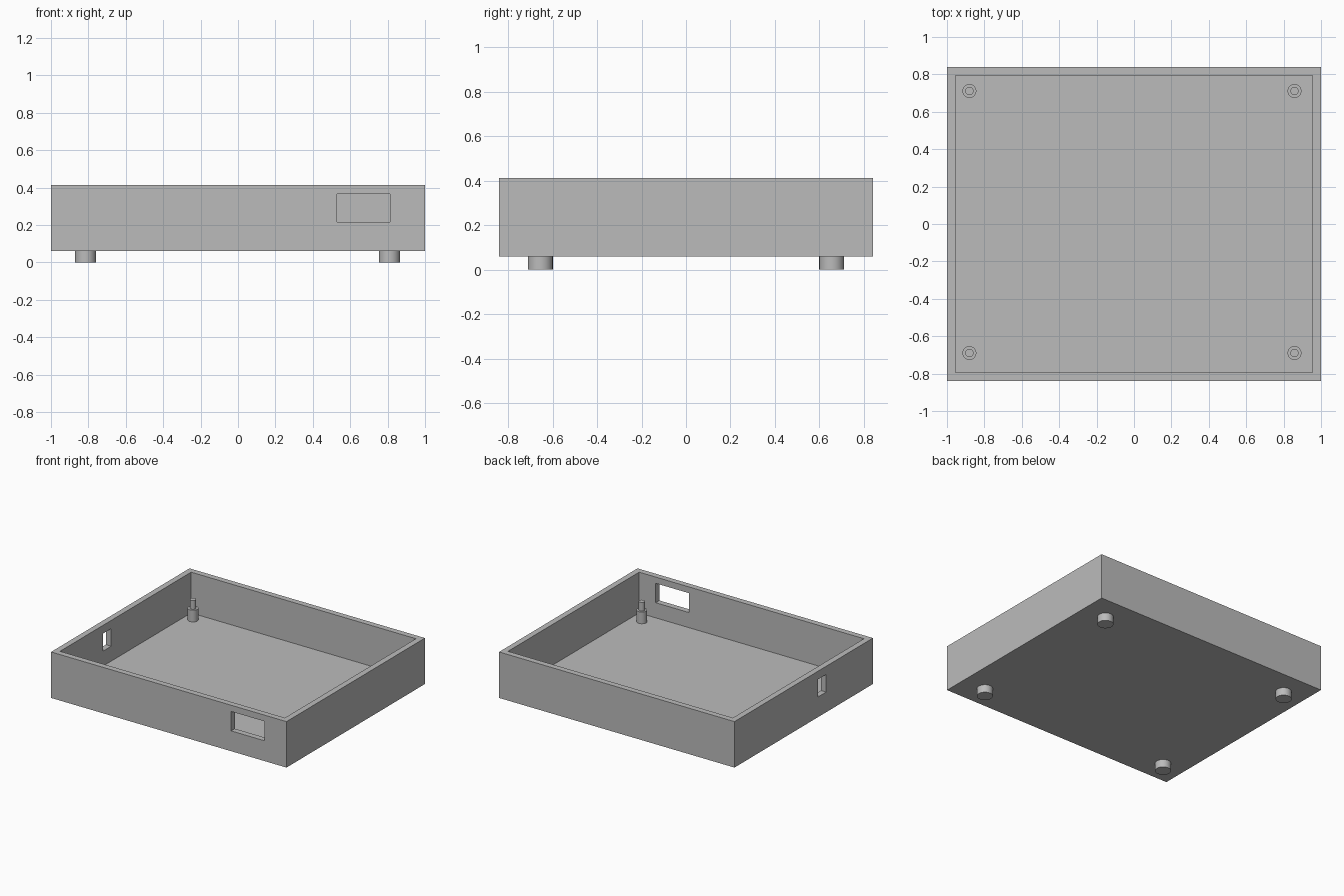
import bpy

if "Cube" in bpy.data.objects:
    bpy.data.objects.remove(bpy.data.objects["Cube"], do_unlink=True)

# Single grey material
GREY = (0.5, 0.5, 0.5, 1.0)
grey = bpy.data.materials.new("plain_grey")
grey.use_nodes = True
grey.diffuse_color = GREY
grey.node_tree.nodes["Principled BSDF"].inputs["Base Color"].default_value = GREY

W, D = 1.0, 0.84                # half width and half depth
BOTTOM, FLOOR, TOP = 0.06, 0.10, 0.413
WALL = 0.045


def box(name, lo, hi):
    """Axis-aligned box between two corners."""
    mid = [(a + b) / 2 for a, b in zip(lo, hi)]
    bpy.ops.mesh.primitive_cube_add(size=1, location=mid)
    ob = bpy.context.object
    ob.name = name
    ob.scale = [b - a for a, b in zip(lo, hi)]
    bpy.ops.object.transform_apply(location=False, rotation=False, scale=True)
    ob.data.materials.append(grey)
    return ob


def cylinder(name, x, y, z0, z1, radius):
    """Upright smooth cylinder from z0 to z1."""
    bpy.ops.mesh.primitive_cylinder_add(vertices=48, radius=radius, depth=z1 - z0,
                                        location=(x, y, (z0 + z1) / 2))
    ob = bpy.context.object
    ob.name = name
    ob.data.materials.append(grey)
    bpy.ops.object.shade_smooth_by_angle()
    return ob


def cut(target, lo, hi):
    """Subtract a box from the target and discard the cutter."""
    cutter = box("cutter", lo, hi)
    cutter.hide_render = True
    mod = target.modifiers.new("cut", 'BOOLEAN')
    mod.operation = 'DIFFERENCE'
    mod.solver = 'EXACT'
    mod.object = cutter
    bpy.ops.object.select_all(action='DESELECT')
    target.select_set(True)
    bpy.context.view_layer.objects.active = target
    bpy.ops.object.modifier_apply(modifier=mod.name)
    bpy.data.objects.remove(cutter, do_unlink=True)


# Open tray: solid block, hollowed, then pierced by two port openings
tray = box("enclosure_tray", (-W, -D, BOTTOM), (W, D, TOP))
cut(tray, (WALL - W, WALL - D, FLOOR), (W - WALL, D - WALL, TOP + 0.2))
cut(tray, (0.53, -D - 0.1, 0.216), (0.814, -D + 0.1, 0.365))      # front port
cut(tray, (-W - 0.1, -0.272, 0.215), (-W + 0.1, -0.175, 0.35))    # side port

# Stepped mounting posts inside and round feet underneath, one per corner
for x_label, post_x, foot_x in (("left", 0.858, 0.81), ("right", -0.88, -0.815)):
    for y_label, post_y, foot_y in (("front", -0.69, -0.655), ("back", 0.711, 0.655)):
        tag = y_label + "_" + x_label
        cylinder("post_base_" + tag, post_x, post_y, FLOOR - 0.01, 0.19, 0.037)
        cylinder("post_pin_" + tag, post_x, post_y, 0.18, 0.257, 0.022)
        cylinder("foot_" + tag, foot_x, foot_y, 0.0, BOTTOM + 0.01, 0.056)
